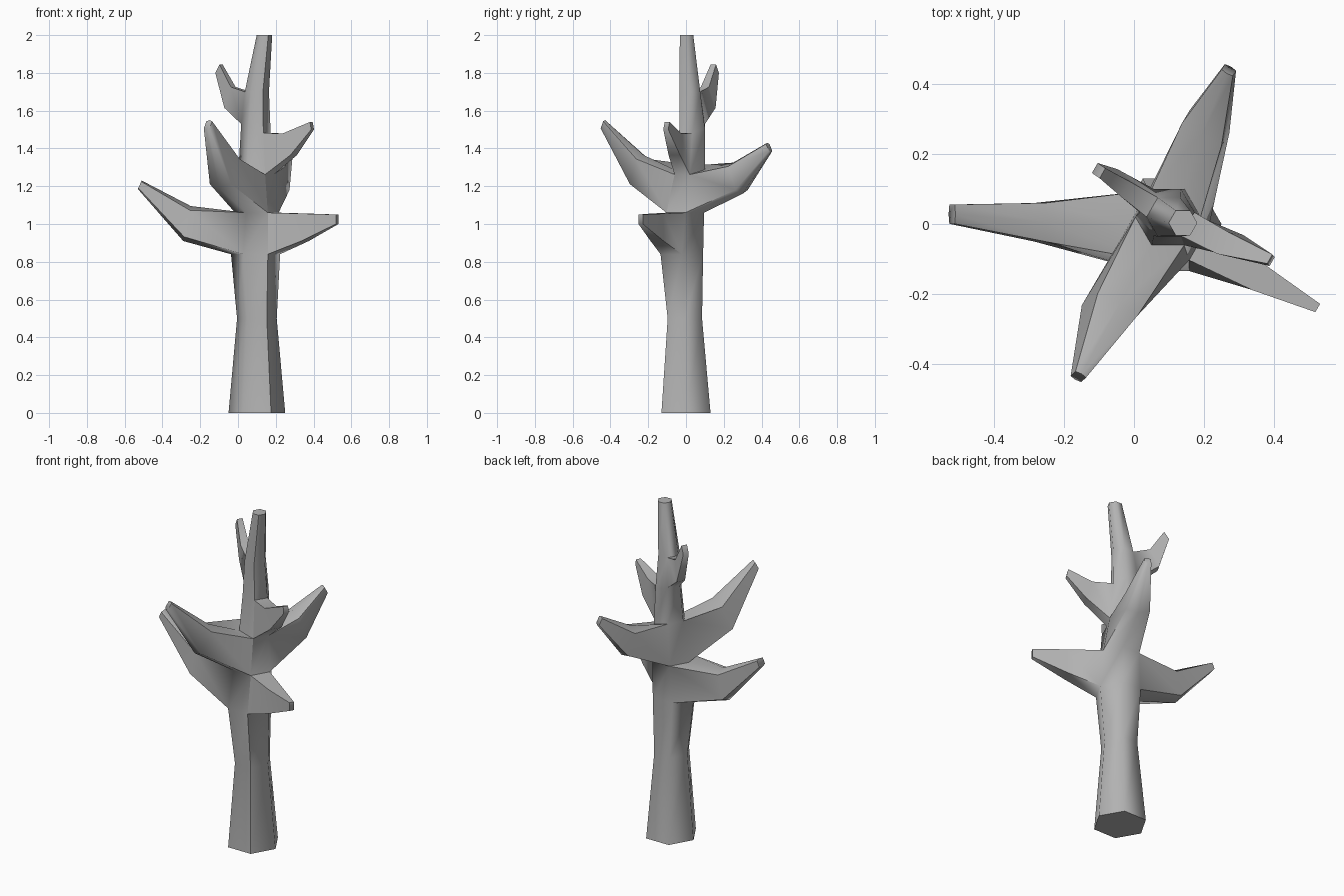
import bpy, bmesh, math
from mathutils import Vector

if "Cube" in bpy.data.objects:
    bpy.data.objects.remove(bpy.data.objects["Cube"])

bm = bmesh.new()

# Trunk: six-sided rings as (x, y, z, radius, tilt towards front right)
rings = [(0.10, 0, 0, 0.15, 0), (0.10, -0.006, 0.50, 0.105, 0),
         (0.093, -0.022, 0.84, 0.13, 0), (0.10, -0.004, 1.06, 0.115, 0),
         (0.097, 0.02, 1.288, 0.093, -0.03), (0.095, 0.033, 1.505, 0.078, -0.028),
         (0.10, 0.02, 1.70, 0.064, 0), (0.14, 0.003, 2.0, 0.041, 0)]


def make_ring(x, y, z, r, tilt):
    angles = [math.radians(60 * i) for i in range(6)]
    return [bm.verts.new((x + r * math.cos(a), y + r * math.sin(a),
                          z + tilt * math.cos(a + math.pi / 6))) for a in angles]


def bridge(a, b):
    for i in range(len(a)):
        j = (i + 1) % len(a)
        bm.faces.new((a[i], a[j], b[j], b[i]))


# Branches: (trunk level, first side, side count, sections of top point, bottom point, width)
branches = [
    (2, 2, 2, [((-0.25, 0.005, 1.095), (-0.29, 0.005, 0.91), 0.11),
               ((-0.51, 0.028, 1.23), (-0.53, 0.028, 1.185), 0.055)]),
    (2, 5, 1, [((0.36, -0.155, 1.055), (0.355, -0.153, 0.91), 0.08),
               ((0.525, -0.24, 1.05), (0.525, -0.24, 1.00), 0.027)]),
    (3, 3, 2, [((-0.04, -0.225, 1.365), (-0.10, -0.27, 1.19), 0.13),
               ((-0.15, -0.428, 1.55), (-0.168, -0.445, 1.50), 0.035)]),
    (3, 0, 2, [((0.19, 0.25, 1.325), (0.22, 0.30, 1.16), 0.13),
               ((0.265, 0.43, 1.43), (0.277, 0.45, 1.38), 0.037)]),
    (4, 5, 1, [((0.255, -0.055, 1.48), (0.295, -0.062, 1.365), 0.07),
               ((0.388, -0.10, 1.54), (0.395, -0.107, 1.50), 0.03)]),
    (5, 2, 1, [((-0.025, 0.10, 1.725), (-0.06, 0.135, 1.615), 0.05),
               ((-0.09, 0.145, 1.845), (-0.112, 0.16, 1.80), 0.033)]),
]

verts = [make_ring(*r) for r in rings]
open_sides = {(lv, (s + k) % 6) for lv, s, n, _ in branches for k in range(n)}

# Trunk walls, leaving openings where branches grow out
for lv in range(len(rings) - 1):
    for s in range(6):
        if (lv, s) not in open_sides:
            t = (s + 1) % 6
            bm.faces.new((verts[lv][s], verts[lv][t], verts[lv + 1][t], verts[lv + 1][s]))
bm.faces.new(verts[0][::-1])
bm.faces.new(verts[-1])

# Grow each branch from its opening
for lv, s, n, sections in branches:
    cols = [(s + k) % 6 for k in range(n + 1)]
    loop = [verts[lv][c] for c in cols] + [verts[lv + 1][c] for c in reversed(cols)]
    angle = math.radians(60 * s + 30 * n)
    side = Vector((-math.sin(angle), math.cos(angle), 0))
    for top, bottom, width in sections:
        top, bottom = Vector(top), Vector(bottom)
        low, high = [], []
        for k in range(n + 1):
            inset = 0.12 if n == 2 and k != 1 else 0
            offset = side * width * (k / n - 0.5)
            low.append(bm.verts.new(bottom.lerp(top, inset) + offset))
            high.append(bm.verts.new(top.lerp(bottom, inset) + offset))
        new_loop = low + high[::-1]
        bridge(loop, new_loop)
        loop = new_loop
    bm.faces.new(loop)

# One hard seam down the front right of the trunk; the other corners are soft
for a, b in zip(verts, verts[1:]):
    seam = bm.edges.get((a[5], b[5]))
    if seam:
        seam.smooth = False

bmesh.ops.recalc_face_normals(bm, faces=bm.faces)
mesh = bpy.data.meshes.new("bare_tree")
bm.to_mesh(mesh)
bm.free()
tree = bpy.data.objects.new("bare_tree", mesh)
bpy.context.collection.objects.link(tree)

# Dark grey bark
bark = bpy.data.materials.new("bark")
bark.diffuse_color = (0.45, 0.45, 0.45, 1)
bark.use_nodes = True
bark.node_tree.nodes["Principled BSDF"].inputs["Base Color"].default_value = bark.diffuse_color
mesh.materials.append(bark)

bpy.context.view_layer.objects.active = tree
tree.select_set(True)
bpy.ops.object.shade_smooth_by_angle(angle=math.radians(66), keep_sharp_edges=True)
